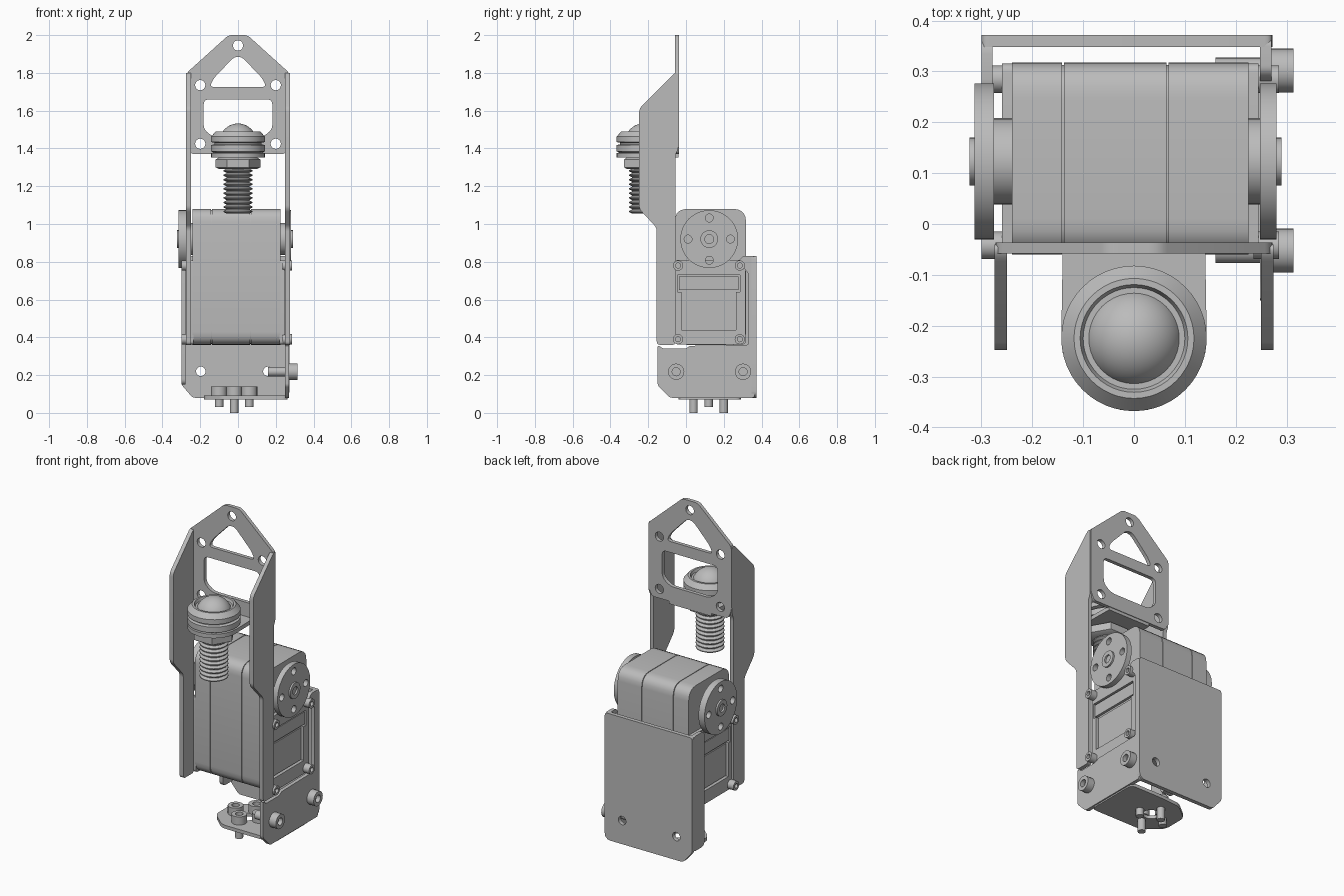
import bpy, bmesh, math
from mathutils import Vector

cube = bpy.data.objects.get("Cube")
if cube:
    bpy.data.objects.remove(cube, do_unlink=True)

GREY = (0.5, 0.5, 0.5, 1)
metal = bpy.data.materials.new("light_grey")
metal.use_nodes = True
metal.diffuse_color = GREY
metal.node_tree.nodes["Principled BSDF"].inputs["Base Color"].default_value = GREY

# Local (u, v, w) to world, for a part whose depth runs along each axis
MAP = {"x": lambda u, v, w: (w, u, v),
       "y": lambda u, v, w: (u, w, v),
       "z": lambda u, v, w: (u, v, w)}


def finish(name, mesh, axis, centre=(0, 0, 0), smooth=True):
    bm = bmesh.new()
    bm.from_mesh(mesh)
    for v in bm.verts:
        v.co = Vector(MAP[axis](*v.co)) + Vector(centre)
    bmesh.ops.remove_doubles(bm, verts=bm.verts, dist=1e-5)
    bmesh.ops.recalc_face_normals(bm, faces=bm.faces)
    bm.to_mesh(mesh)
    bm.free()
    mesh.materials.clear()
    mesh.materials.append(metal)
    ob = bpy.data.objects.new(name, mesh)
    bpy.context.collection.objects.link(ob)
    if smooth:
        bpy.ops.object.select_all(action="DESELECT")
        ob.select_set(True)
        bpy.context.view_layer.objects.active = ob
        bpy.ops.object.shade_smooth_by_angle(angle=math.radians(35))
    return ob


def rounded(pts, r, n=5):
    """Outline with every corner softened."""
    out = []
    for i, p in enumerate(pts):
        p = Vector(p)
        a, b = Vector(pts[i - 1]) - p, Vector(pts[(i + 1) % len(pts)]) - p
        pa = p + a.normalized() * min(r, a.length * 0.45)
        pb = p + b.normalized() * min(r, b.length * 0.45)
        for k in range(n + 1):
            t = k / n
            out.append(pa * (1 - t) ** 2 + p * 2 * t * (1 - t) + pb * t * t)
    return out


def box(u0, u1, v0, v1):
    return [(u0, v0), (u1, v0), (u1, v1), (u0, v1)]


def circle(u, v, r, n=24):
    return [(u + r * math.cos(math.tau * k / n), v + r * math.sin(math.tau * k / n)) for k in range(n)]


def sheet(name, axis, d0, d1, outline, holes=(), smooth=True):
    """Flat plate with holes, between depths d0 and d1 along an axis."""
    cu = bpy.data.curves.new(name, "CURVE")
    cu.dimensions, cu.fill_mode, cu.extrude = "2D", "BOTH", (d1 - d0) / 2
    for loop in (outline, *holes):
        sp = cu.splines.new("POLY")
        sp.points.add(len(loop) - 1)
        for q, p in zip(sp.points, loop):
            q.co = (p[0], p[1], 0, 1)
        sp.use_cyclic_u = True
    tmp = bpy.data.objects.new("tmp", cu)
    bpy.context.collection.objects.link(tmp)
    deps = bpy.context.evaluated_depsgraph_get()
    mesh = bpy.data.meshes.new_from_object(tmp.evaluated_get(deps))
    bpy.data.objects.remove(tmp, do_unlink=True)
    return finish(name, mesh, axis, MAP[axis](0, 0, (d0 + d1) / 2), smooth)


def lathe(name, axis, u, v, profile, n=32):
    """Turned part from (radius, depth) pairs about an axis."""
    bm = bmesh.new()
    vs = [bm.verts.new((r, 0, w)) for r, w in profile]
    es = [bm.edges.new(e) for e in zip(vs, vs[1:])]
    bmesh.ops.spin(bm, geom=vs + es, cent=(0, 0, 0), axis=(0, 0, 1), angle=math.tau, steps=n)
    mesh = bpy.data.meshes.new(name)
    bm.to_mesh(mesh)
    bm.free()
    return finish(name, mesh, axis, MAP[axis](u, v, 0))


def screw(name, axis, u, v, r, w0, w1):
    """Socket head from w0 to the open face at w1."""
    s = w1 - (w1 - w0) * 0.4
    lathe(name, axis, u, v, [(0, w0), (r, w0), (r, w1), (r * .5, w1), (r * .5, s), (0, s)], 20)


# Servo case in three slices, with fine seams between
case = rounded(box(-.06, .318, .36, 1.08), .07)
inner = rounded(box(-.055, .313, .365, 1.075), .07)
for name, x0, x1 in (("left_case", .068, .225), ("middle_case", -.138, .064), ("right_case", -.24, -.142)):
    sheet("servo_" + name, "x", x0, x1, case)
sheet("servo_core", "x", -.235, .22, inner)

# Raised side frames with a recessed window and cover, and corner screws
frame = rounded(box(-.058, .316, .362, .81), .02)
window = [(-.025, .44), (.265, .44), (.265, .64), (.285, .64), (.285, .73), (-.045, .73), (-.045, .64), (-.025, .64)]
for side, s, x0 in (("left", 1, .22), ("right", -1, .235)):
    def span(a, b):
        return sorted((s * (x0 + a), s * (x0 + b)))
    sheet(side + "_servo_frame", "x", *span(0, .025), frame, [window])
    sheet(side + "_servo_cover", "x", *span(0, .012), box(-.02, .26, .445, .635))
    sheet(side + "_servo_lip", "x", *span(0, .02), box(-.038, .278, .65, .722))
    for y in (-.042, .285):
        for z in (.39, .78):
            screw(side + "_case_screw", "x", y, z, .027, s * (x0 + .015), s * (x0 + .065))

# Output horns with their hubs, holes and centre screws
HY, HZ = .123, .92
for side, s, h0, d0, d1 in (("left", 1, .22, .248, .28), ("right", -1, .235, .275, .314)):
    lathe(side + "_horn_hub", "x", HY, HZ, [(0, s * h0), (.085, s * h0), (.085, s * d0), (0, s * d0)])
    holes = [circle(HY + .112 * math.cos(k * math.pi / 2), HZ + .112 * math.sin(k * math.pi / 2), .021, 14) for k in range(4)]
    sheet(side + "_horn", "x", *sorted((s * d0, s * d1)), circle(HY, HZ, .153, 48), holes)
    screw(side + "_horn_screw", "x", HY, HZ, .047, s * d0, s * (d1 + .01))

# Rear bracket: back plate, side flanges and lower side panel
back = [(-.24, .08), (.25, .08), (.272, .1), (.272, .83), (-.30, .83), (-.30, .15)]
sheet("back_plate", "y", .348, .372, rounded(back, .015), [circle(-.197, .22, .025), circle(.158, .22, .025)])
strip = rounded(box(.255, .365, .15, .83), .03)
sheet("right_back_flange", "x", -.30, -.278, strip)
panel = [(-.085, .08), (.362, .08), (.362, .83), (.30, .83), (.275, .80), (.33, .74), (.33, .36),
         (.02, .355), (0, .34), (-.12, .34), (-.15, .36), (-.15, .145)]
sheet("left_lower_panel", "x", .248, .27, rounded(panel, .012))
for y in (-.052, .302):
    screw("panel_screw", "x", y, .218, .043, .252, .314)
    lathe("panel_nut", "x", y, .218, [(0, .248), (.025, .248), (.025, .16), (0, .16)], 16)

# Bottom mounting flange with four screws around a bore
foot = [(.262, -.04), (.262, .29), (.06, .29), (-.08, .28), (-.18, .2), (-.18, .05), (-.08, -.04)]
sheet("bottom_flange", "z", .072, .092, rounded(foot, .03), [circle(-.02, .12, .047)])
for k in range(4):
    a = k * math.pi / 2
    x, y = -.02 + .08 * math.cos(a), .12 + .08 * math.sin(a)
    screw("flange_screw_head", "z", x, y, .042, .09, .14)
    end = 0 if k % 2 else .03
    lathe("flange_screw_shank", "z", x, y, [(0, .1), (.022, .1), (.022, end), (0, end)], 16)

# Front fork: pierced top plate and two shaped arms
plate = [(-.25, 1.37), (.25, 1.37), (.272, 1.42), (.272, 1.8), (.05, 2), (-.05, 2), (-.272, 1.8), (-.272, 1.42)]
cut_tri = rounded([(-.15, 1.725), (.15, 1.725), (.13, 1.77), (.02, 1.885), (-.02, 1.885), (-.13, 1.77)], .025)
cut_box = rounded([(-.13, 1.46), (.13, 1.46), (.182, 1.5), (.182, 1.66), (-.182, 1.66), (-.182, 1.5)], .03)
pins = [circle(0, 1.945, .027)] + [circle(s * .2, z, .027) for s in (-1, 1) for z in (1.425, 1.735)]
sheet("top_plate", "y", -.058, -.036, rounded(plate, .02), [cut_tri, cut_box] + pins)
arm = [(-.055, .36), (-.055, 1.37), (-.04, 1.4), (-.04, 1.8), (-.06, 1.8), (-.248, 1.61),
       (-.248, 1.08), (-.155, .98), (-.155, .36)]
for side, s in (("left", 1), ("right", -1)):
    sheet(side + "_arm", "x", *sorted((s * .25, s * .274)), rounded(arm, .02))

# Tab holding the ball caster
CY = -.225
tab = [(.14, -.04), (-.14, -.04)] + [(.143 * math.cos(math.pi + k * math.pi / 16), CY + .143 * math.sin(math.pi + k * math.pi / 16)) for k in range(17)]
sheet("caster_tab", "z", 1.352, 1.376, tab)

# Ball caster: housing rings, ball, nut and threaded stem
lathe("caster_housing", "z", 0, CY, [
    (0, 1.375), (.125, 1.375), (.143, 1.385), (.143, 1.418), (.125, 1.422), (.125, 1.43),
    (.143, 1.434), (.143, 1.462), (.118, 1.49), (.106, 1.49), (.1, 1.475), (0, 1.475)], 48)
ball = [(.098 * math.cos(math.radians(a)), 1.434 + .098 * math.sin(math.radians(a))) for a in range(0, 91, 6)]
lathe("caster_ball", "z", 0, CY, ball, 40)
lathe("caster_nut", "z", 0, CY, [(0, 1.29), (.1, 1.29), (.118, 1.3), (.118, 1.342), (.1, 1.353), (0, 1.353)], 6)
thread = [(0, 1.055)]
for k in range(10):
    z = 1.055 + k * .024
    thread += [(.06, z), (.077, z + .009), (.077, z + .014), (.06, z + .022)]
lathe("threaded_stem", "z", 0, CY, thread + [(0, 1.3)], 32)
